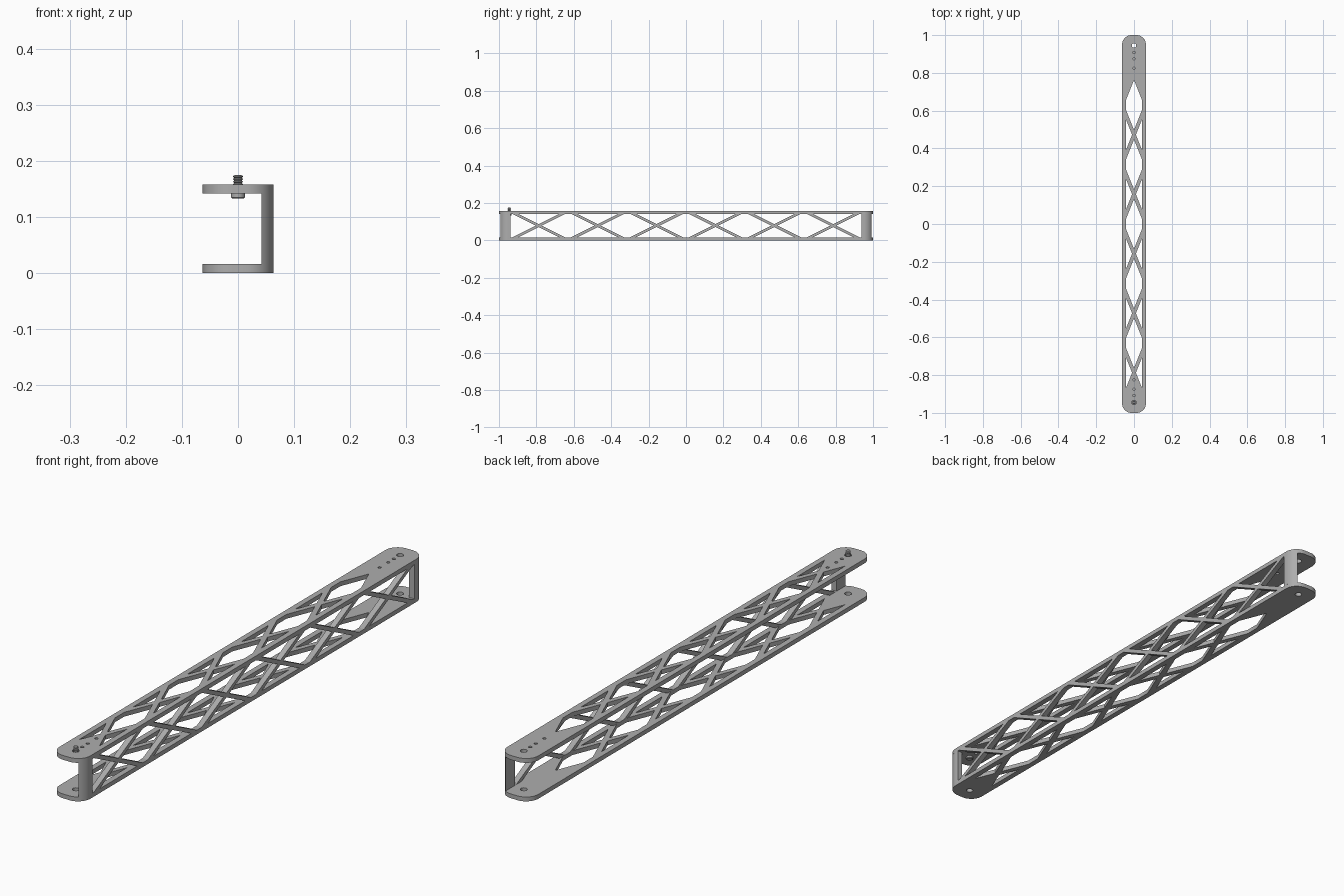
import bpy, bmesh, math
from mathutils import Matrix, Vector

cube = bpy.data.objects.get("Cube")
if cube:
    bpy.data.objects.remove(cube, do_unlink=True)

grey = bpy.data.materials.new("machined grey")
grey.use_nodes = True
tone = (0.42, 0.42, 0.42, 1)
grey.diffuse_color = tone
grey.node_tree.nodes["Principled BSDF"].inputs["Base Color"].default_value = tone

HALF_W, HEIGHT, FLANGE, WEB = 0.063, 0.158, 0.016, 0.021
CORNER, PITCH = 0.05, 0.315
LIE = Matrix.Rotation(math.pi / 2, 4, 'Z')                       # along -> y, flat
STAND = Matrix(((0, 0, 1, 0), (1, 0, 0, 0), (0, 1, 0, 0), (0, 0, 0, 1)))  # along -> y, across -> z


def finish(name, bm, angle=35):
    bmesh.ops.remove_doubles(bm, verts=bm.verts, dist=1e-5)
    bmesh.ops.recalc_face_normals(bm, faces=bm.faces)
    mesh = bpy.data.meshes.new(name)
    bm.to_mesh(mesh)
    bm.free()
    mesh.materials.append(grey)
    obj = bpy.data.objects.new(name, mesh)
    bpy.context.collection.objects.link(obj)
    bpy.ops.object.select_all(action='DESELECT')
    obj.select_set(True)
    bpy.context.view_layer.objects.active = obj
    bpy.ops.object.shade_smooth_by_angle(angle=math.radians(angle))
    return obj


def slab(name, loops, thickness, turn, place):
    """Outline plus hole loops, filled and given thickness."""
    curve = bpy.data.curves.new(name + " outline", 'CURVE')
    curve.dimensions, curve.fill_mode = '2D', 'BOTH'
    curve.extrude = thickness / 2
    for loop in loops:
        spline = curve.splines.new('POLY')
        spline.points.add(len(loop) - 1)
        for point, (u, v) in zip(spline.points, loop):
            point.co = (u, v, 0, 1)
        spline.use_cyclic_u = True
    temp = bpy.data.objects.new(name + " outline", curve)
    bpy.context.collection.objects.link(temp)
    bpy.context.view_layer.update()
    shape = bpy.data.meshes.new_from_object(temp.evaluated_get(bpy.context.evaluated_depsgraph_get()))
    bm = bmesh.new()
    bm.from_mesh(shape)
    bm.transform(Matrix.Translation(place) @ turn)
    bpy.data.objects.remove(temp)
    bpy.data.curves.remove(curve)
    bpy.data.meshes.remove(shape)
    return finish(name, bm)


def arc(cu, cv, r, start, end, steps):
    return [(cu + r * math.cos(start + (end - start) * i / steps),
             cv + r * math.sin(start + (end - start) * i / steps)) for i in range(steps + 1)]


def circle(u, r, steps=20):
    return arc(u, 0, r, 0, math.tau, steps)[:-1]


def lozenge(u, tip, slope, limit, mid=0):
    """Opening between two crossings, clipped by the rails."""
    flat = max(tip - limit / slope, 0.001)
    return [(u + a, mid + b) for a, b in ((-tip, 0), (-flat, -limit), (flat, -limit),
                                          (tip, 0), (flat, limit), (-flat, limit))]


def triangles(u, apex, base, limit, mid=0):
    """Pair of openings above and below a crossing."""
    return [[(u, mid + s * apex), (u + base, mid + s * limit), (u - base, mid + s * limit)]
            for s in (-1, 1)]


# Flanges: rounded plates with lattice openings and bolt holes
inner = HALF_W - CORNER
quarter = math.pi / 2
plate = []
for i, (su, sv) in enumerate(((1, 1), (-1, 1), (-1, -1), (1, -1))):
    plate += arc(su * (1 - CORNER), sv * inner, CORNER, i * quarter, (i + 1) * quarter, 12)
cuts = [lozenge(k * PITCH, 0.132, 0.4, 0.042) for k in range(-2, 3)]
for k in range(-3, 2):
    cuts += triangles((k + 0.5) * PITCH, 0.01, 0.08, 0.042)
cuts += [circle(s * 0.945, 0.012) for s in (-1, 1)]
small = [circle(s * u, 0.006, 14) for s in (-1, 1) for u in (0.825, 0.875, 0.908)]
slab("bottom_flange", [plate] + cuts, FLANGE, LIE, (0, 0, FLANGE / 2))
slab("top_flange", [plate] + cuts + small, FLANGE, LIE, (0, 0, HEIGHT - FLANGE / 2))

# Side web: crossing struts between the flanges
limit, mid = HEIGHT / 2 - FLANGE, HEIGHT / 2
end, lap = 1 - CORNER, limit + 0.005
panel = [(-end, mid - lap), (end, mid - lap), (end, mid + lap), (-end, mid + lap)]
cuts = [lozenge(k * PITCH, 0.141, 0.5, limit, mid) for k in range(-2, 3)]
for k in range(-3, 3):
    cuts += triangles((k + 0.5) * PITCH, 0.008, 0.11, limit, mid)
for s in (-1, 1):
    cuts.append([(s * max(-0.9375, -abs(u)) if abs(u) > 0.9375 else s * abs(u), v)
                 for u, v in lozenge(3 * PITCH, 0.141, 0.5, limit, mid)
                 if u < 3 * PITCH + 0.1])
    # keep the clipped end on the same side as the opening
    cuts[-1] = [(s * abs(u), v) for u, v in cuts[-1]]
slab("side_web", [panel] + cuts, WEB, STAND, (HALF_W - WEB / 2, 0, 0))

# Rounded end posts of the web
begin = math.asin((HALF_W - WEB - inner) / CORNER)
for s, label in ((-1, "front"), (1, "back")):
    post = [(end, -(HALF_W - WEB))] + [(u, -v) for u, v in arc(end, inner, CORNER, begin, quarter, 9)]
    slab(label + "_post", [[(s * u, v) for u, v in post]], HEIGHT - 2 * FLANGE, LIE, (0, 0, mid))

# Screw: turned head and threaded shank
profile = [(0, 0.133), (0.010, 0.133), (0.0125, 0.135), (0.0125, 0.142), (0.0065, 0.142), (0.0065, 0.156)]
for i in range(4):
    z = 0.156 + i * 0.0047
    profile += [(0.0085, z + 0.0015), (0.0085, z + 0.0028), (0.0065, z + 0.0043)]
profile += [(0.0065, 0.175), (0, 0.175)]
bm = bmesh.new()
verts = [bm.verts.new((r, 0, z)) for r, z in profile]
edges = [bm.edges.new(pair) for pair in zip(verts, verts[1:])]
bmesh.ops.spin(bm, geom=verts + edges, cent=(0, 0, 0), axis=(0, 0, 1), angle=math.tau, steps=24)
bm.transform(Matrix.Translation(Vector((0, -0.945, 0))))
finish("screw", bm)
